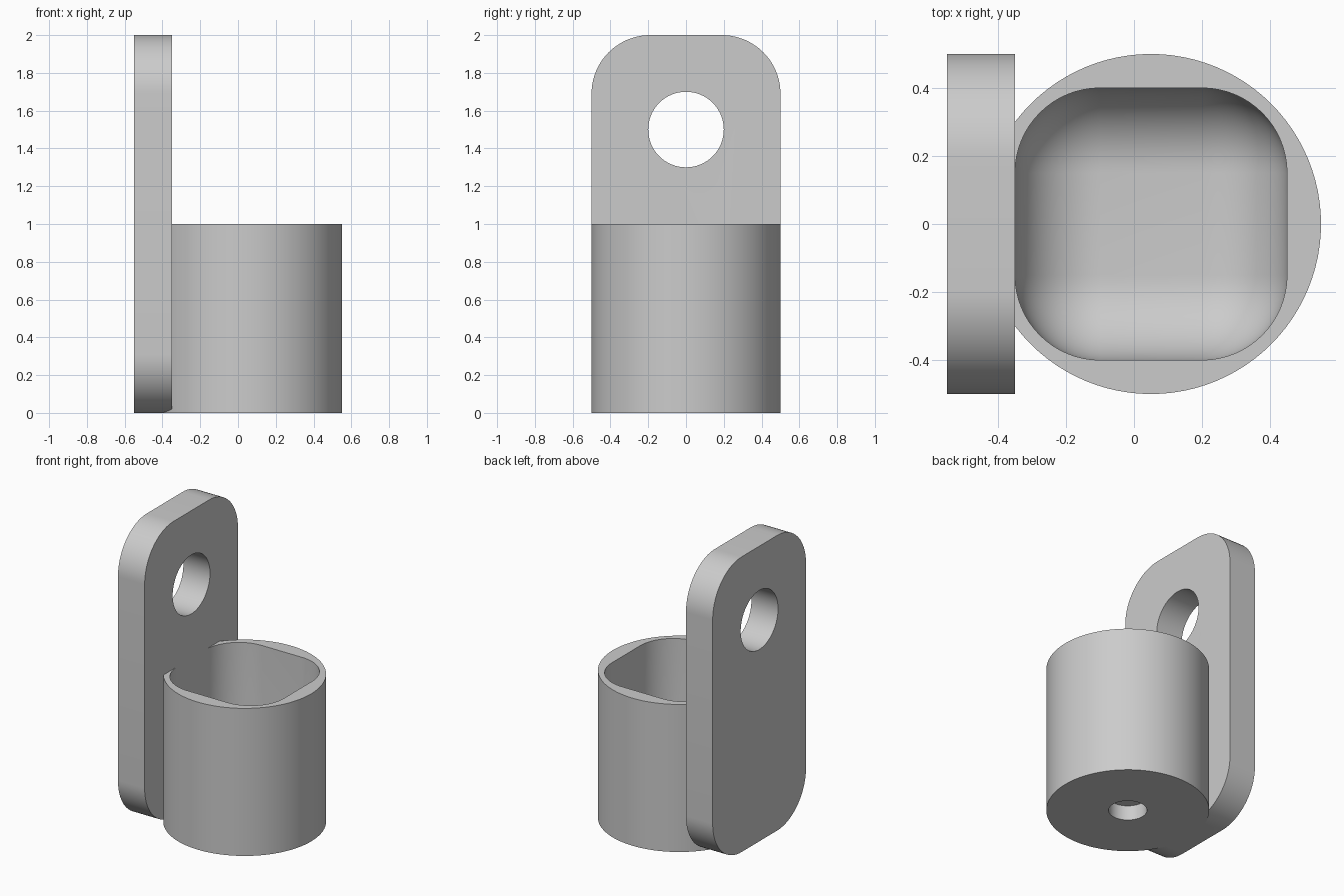
import bpy, bmesh
from mathutils import Matrix, Vector

if "Cube" in bpy.data.objects:
    bpy.data.objects.remove(bpy.data.objects["Cube"])

GREY = (0.6, 0.6, 0.6, 1)
grey = bpy.data.materials.new("plain grey")
grey.use_nodes = True
grey.diffuse_color = GREY
grey.node_tree.nodes["Principled BSDF"].inputs["Base Color"].default_value = GREY

CUP_X = 0.05


def finish(name, bm):
    bmesh.ops.recalc_face_normals(bm, faces=bm.faces)
    mesh = bpy.data.meshes.new(name)
    bm.to_mesh(mesh)
    bm.free()
    mesh.materials.append(grey)
    obj = bpy.data.objects.new(name, mesh)
    bpy.context.collection.objects.link(obj)
    return obj


def cylinder(name, radius, depth, centre, axis="Z", sides=96):
    bm = bmesh.new()
    turn = Matrix.Rotation(1.5707963, 4, "Y") if axis == "X" else Matrix()
    bmesh.ops.create_cone(bm, cap_ends=True, segments=sides, radius1=radius, radius2=radius,
                          depth=depth, matrix=Matrix.Translation(centre) @ turn)
    return finish(name, bm)


def rounded_box(name, low, high, radius, segments, axis=None):
    """Box with all edges rounded, or only those running along one axis."""
    low, high = Vector(low), Vector(high)
    bm = bmesh.new()
    bmesh.ops.create_cube(bm, size=1, matrix=Matrix.Translation((low + high) / 2)
                          @ Matrix.Diagonal((*(high - low), 1)))
    edges = [e for e in bm.edges if axis is None
             or abs((e.verts[0].co - e.verts[1].co).normalized()[axis]) > 0.9]
    bmesh.ops.bevel(bm, geom=edges, offset=radius, segments=segments, profile=0.5, affect="EDGES")
    return finish(name, bm)


def combine(target, other, operation):
    mod = target.modifiers.new(operation.lower(), "BOOLEAN")
    mod.operation, mod.object, mod.solver = operation, other, "EXACT"
    bpy.context.view_layer.objects.active = target
    bpy.ops.object.modifier_apply(modifier=mod.name)
    bpy.data.objects.remove(other)


# Round cup with a soft-cornered cavity and a blind hole underneath
cup = cylinder("cup_with_hanging_plate", 0.5, 1, (CUP_X, 0, 0.5))
cavity = rounded_box("cavity_cutter", (CUP_X - 0.4, -0.4, 0.2), (CUP_X + 0.4, 0.4, 1.6), 0.25, 16)
combine(cup, cavity, "DIFFERENCE")
combine(cup, cylinder("base_hole_cutter", 0.118, 0.2, (CUP_X, 0, 0), sides=48), "DIFFERENCE")

# Upright plate with rounded corners and a hanging hole
plate = rounded_box("hanging_plate", (-0.55, -0.5, 0), (-0.35, 0.5, 2), 0.31, 20, axis=0)
combine(plate, cylinder("hanging_hole_cutter", 0.2, 0.6, (-0.45, 0, 1.5), "X", 64), "DIFFERENCE")

# Join into one body, smooth curves and sharp rims
combine(cup, plate, "UNION")
bpy.ops.object.select_all(action="DESELECT")
cup.select_set(True)
bpy.context.view_layer.objects.active = cup
bpy.ops.object.shade_smooth_by_angle(angle=0.5)
